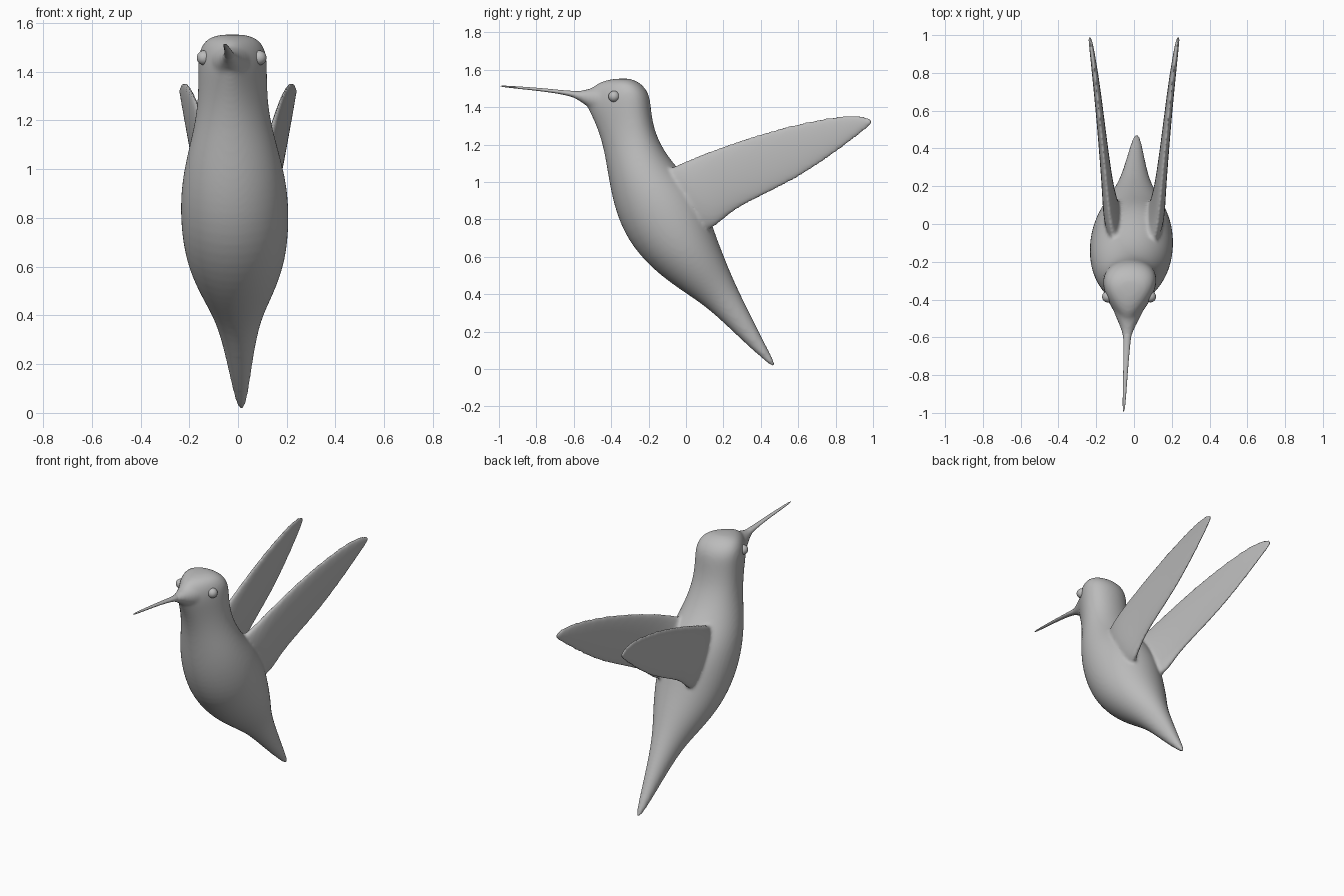
import bpy, bmesh, math
from mathutils import Vector

if "Cube" in bpy.data.objects:
    bpy.data.objects.remove(bpy.data.objects["Cube"])

grey = bpy.data.materials.new("plain grey")
grey.diffuse_color = (0.5, 0.5, 0.5, 1)
grey.use_nodes = True
grey.node_tree.nodes["Principled BSDF"].inputs["Base Color"].default_value = grey.diffuse_color


def midline(y):
    """The bird is turned slightly, so its midline drifts sideways along y."""
    return -0.008 + 0.047 * y


def loft(name, sections, sides=24, levels=2):
    """Skin oval rings; section = (y1, z1, y2, z2, half width, centre x or None, egg)."""
    bm = bmesh.new()
    rings = []
    for y1, z1, y2, z2, w, cx, egg in sections:
        ring = []
        for i in range(sides):
            t = 2 * math.pi * i / sides
            c, s = math.cos(t), math.sin(t)
            y = (y1 + y2) / 2 + (y1 - y2) / 2 * c
            z = (z1 + z2) / 2 + (z1 - z2) / 2 * c
            x = (midline(y) if cx is None else cx) + w * s * (1 - egg * c) / (1 + 0.25 * egg)
            ring.append(bm.verts.new((x, y, z)))
        rings.append(ring)
    for a, b in zip(rings, rings[1:]):
        for i in range(sides):
            j = (i + 1) % sides
            bm.faces.new((a[i], a[j], b[j], b[i]))
    bm.faces.new(rings[0][::-1])
    bm.faces.new(rings[-1])
    bmesh.ops.recalc_face_normals(bm, faces=bm.faces)
    mesh = bpy.data.meshes.new(name)
    bm.to_mesh(mesh)
    bm.free()
    ob = bpy.data.objects.new(name, mesh)
    bpy.context.collection.objects.link(ob)
    mesh.materials.append(grey)
    mesh.shade_smooth()
    sub = ob.modifiers.new("round", 'SUBSURF')
    sub.levels = sub.render_levels = levels
    return ob


# Body from tail tip to crown: belly point, back point, half width, egg shape
body = loft("body", [(a, b, c, d, w, None, e) for a, b, c, d, w, e in [
    (.475, .00, .482, .02, .014, 0), (.40, .06, .43, .12, .032, 0),
    (.27, .18, .35, .28, .056, 0), (.12, .325, .26, .46, .092, 0),
    (-.02, .415, .20, .61, .158, 0), (-.18, .53, .15, .74, .208, 0),
    (-.315, .685, .11, .88, .225, 0), (-.385, .86, .04, .99, .22, 0),
    (-.415, 1.02, -.06, 1.09, .192, 0), (-.44, 1.18, -.125, 1.18, .162, .1),
    (-.475, 1.29, -.17, 1.28, .149, .25), (-.52, 1.385, -.185, 1.38, .147, .4),
    (-.54, 1.42, -.19, 1.44, .146, .5), (-.53, 1.465, -.205, 1.485, .142, .5),
    (-.505, 1.505, -.235, 1.522, .125, .5), (-.46, 1.535, -.275, 1.545, .095, .4),
    (-.39, 1.552, -.31, 1.554, .045, .2)]])

# Wings: upper edge, lower edge, half thickness, distance from the centre
wing = [(-.14, 1.06, .06, .72, .05, .09), (-.04, 1.095, .155, .75, .045, .12),
        (.08, 1.15, .23, .83, .033, .135), (.30, 1.23, .37, .905, .026, .155),
        (.53, 1.30, .58, 1.005, .021, .178), (.74, 1.345, .76, 1.125, .018, .20),
        (.88, 1.362, .89, 1.22, .014, .218), (.96, 1.352, .96, 1.28, .011, .229),
        (1.0, 1.335, 1.0, 1.31, .007, .236)]
wings = [loft(side + "_wing", [(a, b, c, d, w, k * x, 0) for a, b, c, d, w, x in wing])
         for side, k in (("left", -1), ("right", 1))]

# Flared face that narrows into the beak
face = [(-.38, 1.36, 1.53, .105), (-.45, 1.355, 1.52, .085), (-.52, 1.395, 1.497, .052),
        (-.57, 1.436, 1.486, .029), (-.63, 1.46, 1.486, .019)]
muzzle = loft("face", [(y, a, y, b, w, None, 0) for y, a, b, w in face])

# Fuse body, wings and face into one soft skin
bpy.ops.object.select_all(action='DESELECT')
for ob in [body, muzzle] + wings:
    ob.select_set(True)
bpy.context.view_layer.objects.active = body
bpy.ops.object.convert(target='MESH')
bpy.ops.object.join()
remesh = body.modifiers.new("fuse", 'REMESH')
remesh.mode = 'VOXEL'
remesh.voxel_size = 0.01
remesh.use_smooth_shade = True
soft = body.modifiers.new("soften", 'SMOOTH')
soft.factor, soft.iterations = 0.5, 10

# Slender beak
beak = [(-.54, 1.425, 1.483, .028), (-.60, 1.452, 1.487, .021), (-.66, 1.468, 1.490, .017),
        (-.76, 1.483, 1.501, .013), (-.88, 1.496, 1.510, .010), (-1.0, 1.509, 1.517, .006)]
loft("beak", [(y, a, y, b, w, None, 0) for y, a, b, w in beak], sides=16)

# Eyes
for side, k in (("left", -1), ("right", 1)):
    bpy.ops.mesh.primitive_uv_sphere_add(segments=24, ring_count=16, radius=0.03,
        location=Vector((midline(-.385) + k * .113, -.385, 1.457)))
    eye = bpy.context.object
    eye.name = side + "_eye"
    eye.data.materials.append(grey)
    eye.data.shade_smooth()
